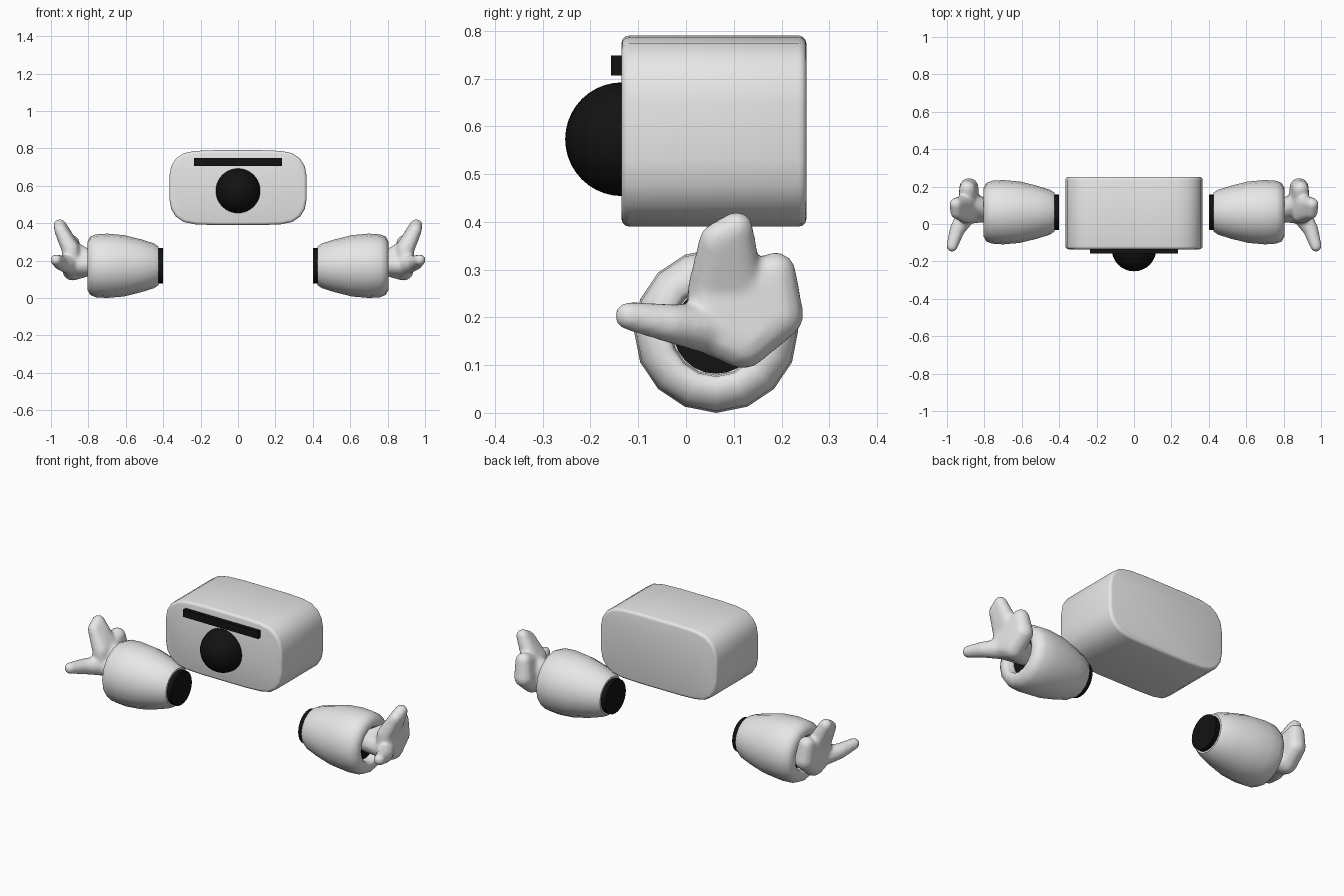
import bpy, bmesh, math
from mathutils import Vector, Matrix

if "Cube" in bpy.data.objects:
    bpy.data.objects.remove(bpy.data.objects["Cube"])

def material(name, rgb):
    m = bpy.data.materials.new(name)
    m.diffuse_color = (*rgb, 1)
    m.use_nodes = True
    m.node_tree.nodes["Principled BSDF"].inputs["Base Color"].default_value = m.diffuse_color
    return m

LIGHT = material("light_grey", (0.8, 0.8, 0.8))
BLACK = material("black", (0.006, 0.006, 0.006))
ARM = Vector((0, 0.063, 0.172))  # arm axis, along x

def finish(bm, name, mat, angle=40):
    bmesh.ops.recalc_face_normals(bm, faces=bm.faces)
    me = bpy.data.meshes.new(name)
    bm.to_mesh(me)
    bm.free()
    me.materials.append(mat)
    ob = bpy.data.objects.new(name, me)
    bpy.context.collection.objects.link(ob)
    bpy.ops.object.select_all(action='DESELECT')
    ob.select_set(True)
    bpy.context.view_layer.objects.active = ob
    if angle:
        bpy.ops.object.shade_smooth_by_angle(angle=math.radians(angle))
    return ob

def mirror(ob):
    ob.modifiers.new("mirror", 'MIRROR').use_mirror_merge = False

def lathe(profile, name, mat, sides, angle):
    """Rings of (x, radius) around the arm axis."""
    bm = bmesh.new()
    rings = []
    for x, r in profile:
        rings.append([bm.verts.new((x, ARM.y + r * math.sin(2 * math.pi * i / sides),
                                    ARM.z - r * math.cos(2 * math.pi * i / sides)))
                      for i in range(sides)])
    for a, b in zip(rings, rings[1:]):
        for i in range(sides):
            j = (i + 1) % sides
            bm.faces.new((a[i], a[j], b[j], b[i]))
    bm.faces.new(rings[0])
    bm.faces.new(rings[-1])
    ob = finish(bm, name, mat, angle)
    mirror(ob)

# Body: rounded outline extruded front to back, with softened rims
quarter = [(0.367, 0.06), (0.357, 0.115), (0.332, 0.155), (0.29, 0.184), (0.23, 0.196), (0.13, 0.2)]
outline = (quarter + [(-x, z) for x, z in reversed(quarter)]
           + [(-x, -z) for x, z in quarter] + [(x, -z) for x, z in reversed(quarter)])
bm = bmesh.new()
front = bm.faces.new([bm.verts.new((x, -0.135, 0.59 + z)) for x, z in outline])
ext = bmesh.ops.extrude_face_region(bm, geom=[front], use_keep_orig=True)
bmesh.ops.translate(bm, vec=(0, 0.387, 0),
                    verts=[v for v in ext['geom'] if isinstance(v, bmesh.types.BMVert)])
bmesh.ops.recalc_face_normals(bm, faces=bm.faces)
rims = [e for e in bm.edges if e.calc_face_angle(0) > 1.2]
bmesh.ops.bevel(bm, geom=rims, offset=0.016, segments=3, profile=0.5, affect='EDGES')
finish(bm, "body", LIGHT, 50)

# Eye dome
bm = bmesh.new()
bmesh.ops.create_uvsphere(bm, u_segments=32, v_segments=20, radius=0.119,
                          matrix=Matrix.Translation((0, -0.134, 0.573)))
finish(bm, "eye", BLACK, 60)

# Brow bar
bm = bmesh.new()
bmesh.ops.create_cube(bm, size=1, matrix=Matrix.Translation((0, -0.142, 0.727))
                      @ Matrix.Diagonal((0.47, 0.03, 0.042, 1)))
finish(bm, "brow_bar", BLACK, 0)

# Arm barrels with a recess at the hand end, and the dark core through them
lathe([(0.425, 0.09), (0.426, 0.104), (0.45, 0.12), (0.52, 0.142), (0.61, 0.164), (0.70, 0.172),
       (0.76, 0.168), (0.79, 0.156), (0.804, 0.13), (0.804, 0.105), (0.795, 0.096), (0.74, 0.093)],
      "arm", LIGHT, 16, 50)
lathe([(0.40, 0.094), (0.43, 0.094), (0.44, 0.09), (0.755, 0.09)], "arm_core", BLACK, 24, 40)

# Hands: hulls around spheres (x, y, z, radius), fused and softened
S = {
    "wrist": (0.77, 0.068, 0.182, 0.058),
    "heel": (0.885, 0.12, 0.147, 0.056),
    "knuckle_a": (0.895, 0.05, 0.26, 0.048),
    "knuckle_b": (0.89, 0.115, 0.26, 0.05),
    "tip_a": (0.948, 0.062, 0.362, 0.035),
    "tip_b": (0.953, 0.106, 0.388, 0.035),
    "back_low": (0.882, 0.195, 0.205, 0.053),
    "back_high": (0.89, 0.187, 0.293, 0.045),
    "thumb_base": (0.89, 0.055, 0.175, 0.055),
    "thumb_mid": (0.945, -0.03, 0.187, 0.042),
    "thumb_tip": (0.973, -0.119, 0.203, 0.031),
}
groups = ["wrist thumb_base", "thumb_base heel back_low knuckle_a knuckle_b",
          "wrist heel knuckle_b", "knuckle_a knuckle_b tip_a tip_b",
          "knuckle_b back_low back_high", "thumb_base thumb_mid", "thumb_mid thumb_tip"]
bm = bmesh.new()
for g in groups:
    part = bmesh.new()
    for key in g.split():
        x, y, z, r = S[key]
        bmesh.ops.create_icosphere(part, subdivisions=2, radius=r,
                                   matrix=Matrix.Translation((x, y, z)))
    hull = bmesh.ops.convex_hull(part, input=part.verts)
    bmesh.ops.delete(part, geom=[v for v in hull['geom_interior']
                                 if isinstance(v, bmesh.types.BMVert)], context='VERTS')
    bmesh.ops.recalc_face_normals(part, faces=part.faces)
    tmp = bpy.data.meshes.new("tmp")
    part.to_mesh(tmp)
    part.free()
    bm.from_mesh(tmp)
    bpy.data.meshes.remove(tmp)
hand = finish(bm, "hand", LIGHT, 0)
rm = hand.modifiers.new("fuse", 'REMESH')
rm.mode = 'VOXEL'
rm.voxel_size = 0.009
rm.use_smooth_shade = True
sm = hand.modifiers.new("soften", 'SMOOTH')
sm.factor, sm.iterations = 0.5, 6
mirror(hand)
